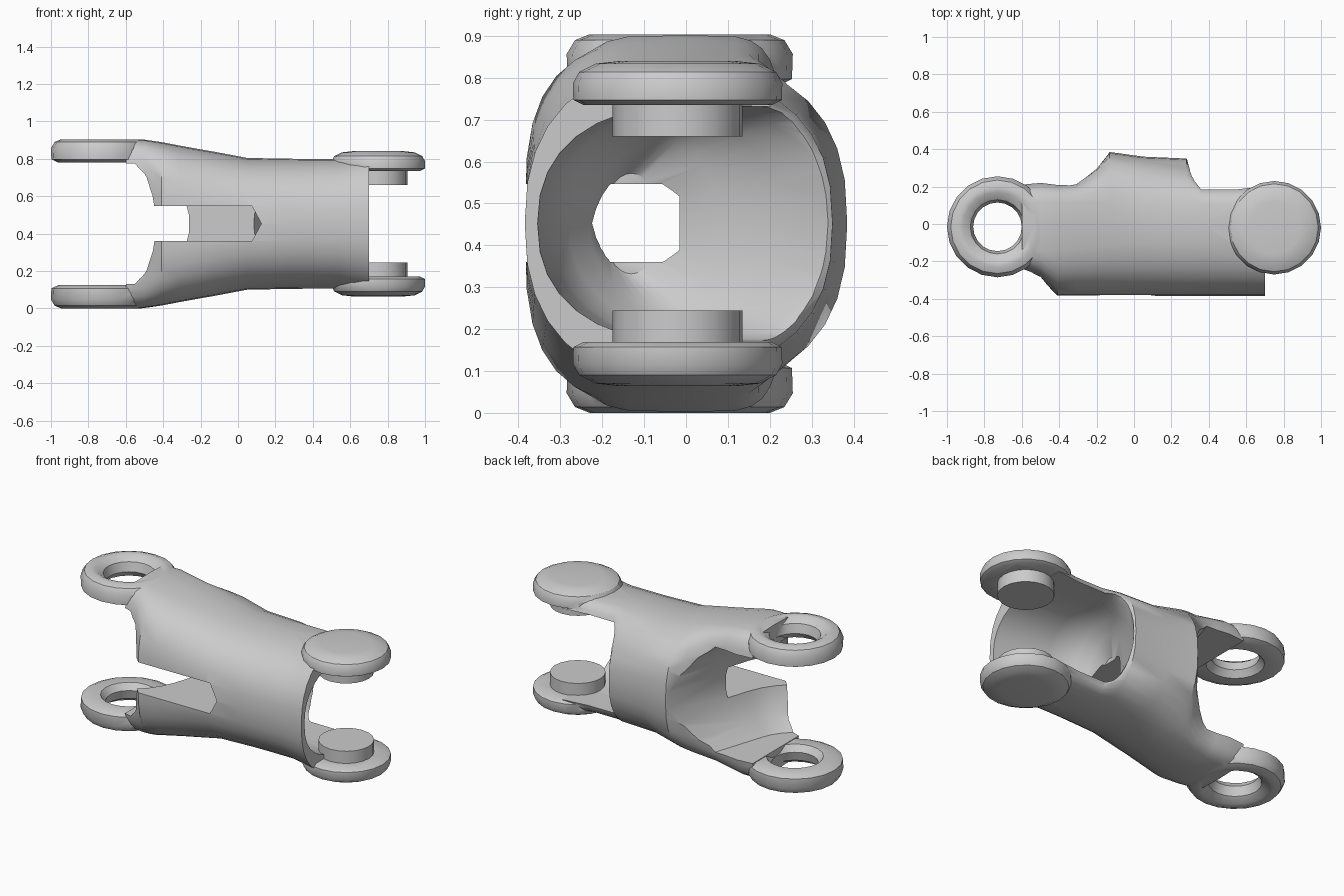
import bpy, bmesh
from math import sin, cos, pi

if "Cube" in bpy.data.objects:
    bpy.data.objects.remove(bpy.data.objects["Cube"])

ZC = 0.452  # mid height, everything mirrors about it


def skin(name, loops, caps=True, wrap=False):
    """quads between successive closed loops of points"""
    bm = bmesh.new()
    rings = [[bm.verts.new(p) for p in loop] for loop in loops]
    pairs = list(zip(rings, rings[1:]))
    if wrap:
        pairs.append((rings[-1], rings[0]))
    n = len(rings[0])
    for a, b in pairs:
        for i in range(n):
            j = (i + 1) % n
            bm.faces.new((a[i], a[j], b[j], b[i]))
    if caps:
        bm.faces.new(rings[0][::-1])
        bm.faces.new(rings[-1])
    bm.normal_update()
    if bm.calc_volume(signed=True) < 0:
        bmesh.ops.reverse_faces(bm, faces=bm.faces)
    me = bpy.data.meshes.new(name)
    bm.to_mesh(me)
    bm.free()
    ob = bpy.data.objects.new(name, me)
    bpy.context.collection.objects.link(ob)
    return ob


def spow(v, p):
    return 0.0 if abs(v) < 1e-9 else (1 if v > 0 else -1) * abs(v) ** p


def loft(name, rows, n=32):
    """rows: x, y centre, front width, back width, half height, front power, back power"""
    loops = []
    for x, y0, yf, yb, h, nf, nb in rows:
        loop = []
        for i in range(n):
            c, s = cos(2 * pi * i / n), sin(2 * pi * i / n)
            w, p = (yb, nb) if c >= 0 else (yf, nf)
            loop.append((x, y0 + w * spow(c, 2 / p), ZC + h * spow(s, 2 / p)))
        loops.append(loop)
    return skin(name, loops)


def lathe(name, centres, prof, side=1, ring=False, n=20):
    """revolve (radius, height from middle) about a vertical axis;
    several centres give the rounded outline around all of them"""
    loops = []
    for r, z in prof:
        loop = []
        for i in range(n):
            c, s = cos(2 * pi * i / n), sin(2 * pi * i / n)
            cx, cy = max(centres, key=lambda q: q[0] * c + q[1] * s)
            loop.append((cx + r * c, cy + r * s, ZC + side * z))
        loops.append(loop)
    return skin(name, loops, caps=not ring, wrap=ring)


def boolean(target, other, op):
    m = target.modifiers.new(op, 'BOOLEAN')
    m.operation = op
    m.solver = 'EXACT'
    m.object = other
    bpy.context.view_layer.objects.active = target
    bpy.context.view_layer.update()
    bpy.ops.object.modifier_apply(modifier=m.name)
    bpy.data.objects.remove(other)
    assert len(target.data.polygons) > 150, "lost the body at " + op


# Barrel body with its arms, solid
link = loft("link_body", [
    (-0.60, 0, 0.25, 0.22, 0.450, 5, 5),
    (-0.50, 0, 0.29, 0.23, 0.450, 4.5, 5),
    (-0.41, 0, 0.385, 0.22, 0.437, 3.2, 5),
    (-0.31, 0, 0.385, 0.22, 0.418, 3, 5),
    (-0.20, 0, 0.385, 0.30, 0.398, 2.8, 3.5),
    (-0.13, 0, 0.385, 0.385, 0.386, 2.7, 2.5),
    (0.05, 0, 0.385, 0.36, 0.352, 2.5, 2.4),
    (0.28, 0, 0.385, 0.35, 0.348, 2.4, 2.4),
    (0.36, 0, 0.385, 0.20, 0.347, 2.4, 5),
    (0.54, 0, 0.385, 0.20, 0.347, 2.4, 5),
    (0.62, 0, 0.385, 0.21, 0.362, 2.4, 4.5),
    (0.70, 0, 0.385, 0.22, 0.380, 2.4, 4),
])

# Left clearance: rounded drum swept out through the back
half = [(0.30, 0.323), (0.37, 0.25), (0.42, 0.15), (0.445, 0.05)]
drum = lathe("left_cutter", [(-0.73, -0.015), (-0.56, 0.50), (-1.2, 0.01)],
             half + [(r, -z) for r, z in half[::-1]], n=36)
boolean(link, drum, 'DIFFERENCE')

# Right cavity: bowl opening toward the right and back
boolean(link, loft("right_cutter", [
    (0.06, -0.13, 0.07, 0.07, 0.12, 2, 2),
    (0.14, -0.05, 0.18, 0.13, 0.20, 2, 2),
    (0.20, 0, 0.28, 0.22, 0.25, 2.1, 2.1),
    (0.29, 0, 0.31, 0.345, 0.279, 2.2, 2.3),
    (0.36, 0, 0.33, 0.50, 0.281, 2.2, 4),
    (0.71, 0, 0.355, 0.60, 0.281, 2.3, 6),
    (1.20, 0, 0.355, 0.60, 0.281, 2.3, 6),
]), 'DIFFERENCE')

# Pointed slot through the front wall
outline = [(-0.8, 0.36), (0.075, 0.36), (0.125, 0.453), (0.075, 0.547), (-0.8, 0.547)]
slot = skin("slot_cutter", [[(x, y, z) for x, z in outline] for y in (-0.7, -0.015)])
boolean(link, slot, 'DIFFERENCE')

# Eyelets on the left, round ears with inner bosses on the right
EYE, PIN = [(-0.73, -0.015)], [(0.75, -0.02)]
for s in (-1, 1):
    boolean(link, lathe("eyelet", EYE, [
        (0.130, 0.365), (0.160, 0.328), (0.230, 0.327), (0.268, 0.345), (0.270, 0.405),
        (0.250, 0.438), (0.215, 0.452), (0.185, 0.448), (0.145, 0.42)], s, True), 'UNION')
    boolean(link, lathe("ear", PIN, [
        (0.225, 0.283), (0.249, 0.295), (0.250, 0.335), (0.235, 0.362),
        (0.195, 0.382), (0.14, 0.388)], s), 'UNION')
    boolean(link, lathe("boss", PIN, [(0.155, 0.208), (0.155, 0.31)], s), 'UNION')

# Smooth surface with crisp rims
bpy.ops.object.select_all(action='DESELECT')
link.select_set(True)
bpy.context.view_layer.objects.active = link
bpy.ops.object.shade_smooth_by_angle(angle=0.6)
